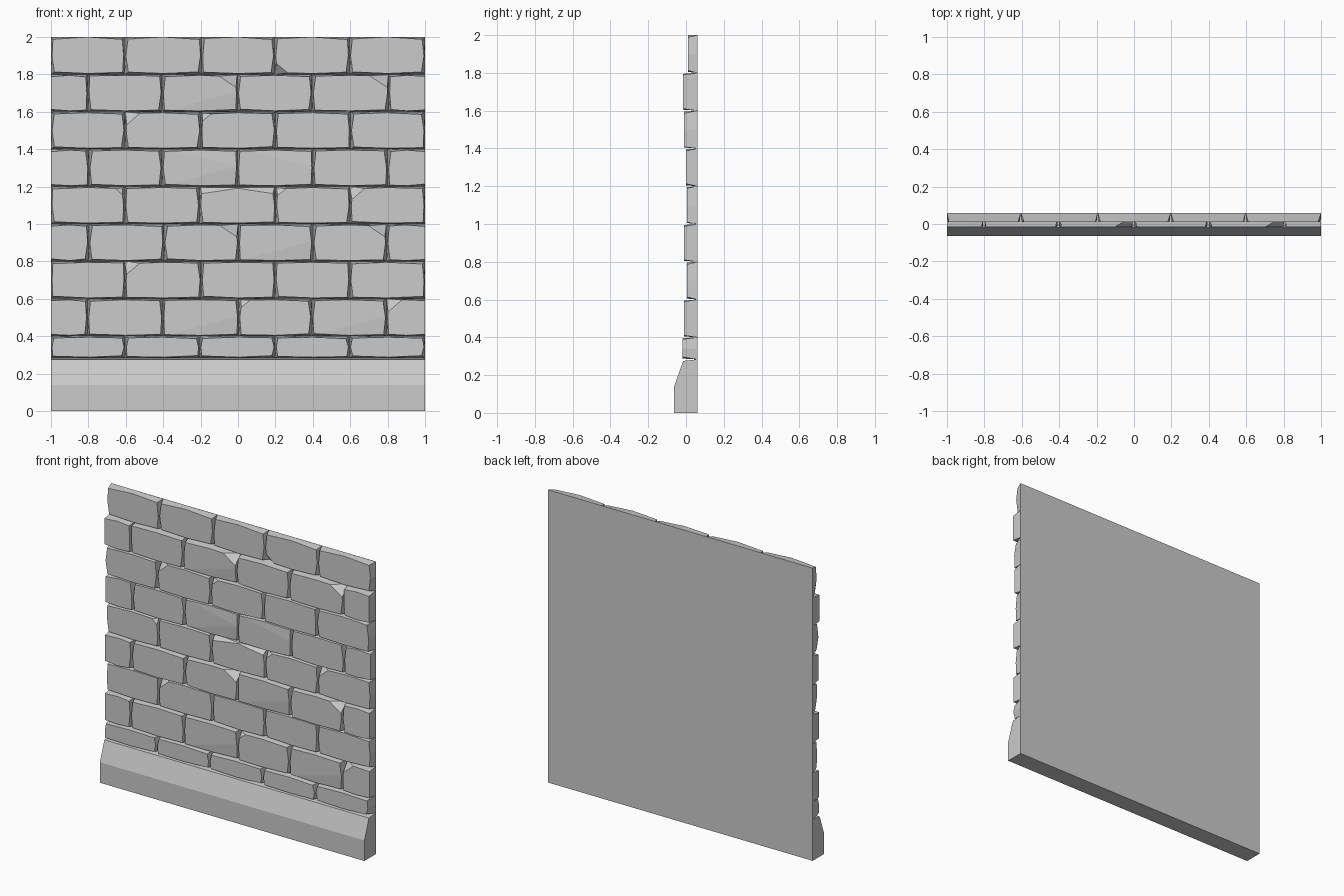
import bpy, bmesh, random
from mathutils import Vector

random.seed(4)
cube = bpy.data.objects.get("Cube")
if cube:
    bpy.data.objects.remove(cube)

BACK = 0.06
PLATE = BACK - 0.004
PLINTH_TOP = 0.283
COURSE = 0.2
LENGTH = 2 * COURSE
STONE = (0.6, 0.6, 0.6, 1)

stone = bpy.data.materials.new("grey_stone")
stone.use_nodes = True
stone.diffuse_color = STONE
stone.node_tree.nodes["Principled BSDF"].inputs["Base Color"].default_value = STONE


def finish(name, bm):
    """Turn the bmesh into a named stone object."""
    bmesh.ops.recalc_face_normals(bm, faces=bm.faces[:])
    mesh = bpy.data.meshes.new(name)
    bm.to_mesh(mesh)
    bm.free()
    mesh.materials.append(stone)
    obj = bpy.data.objects.new(name, mesh)
    bpy.context.collection.objects.link(obj)


def loft(first, second):
    """Closed solid between two matching outlines."""
    bm = bmesh.new()
    near = [bm.verts.new(point) for point in first]
    far = [bm.verts.new(point) for point in second]
    bm.faces.new(near)
    bm.faces.new(reversed(far))
    for i in range(len(near)):
        bm.faces.new((near[i], near[i - 1], far[i - 1], far[i]))
    return bm


def extrude_across(name, profile):
    """Sweep a side profile over the full width of the wall."""
    left, right = ([(x, y, z) for y, z in profile] for x in (-1, 1))
    finish(name, loft(left, right))


def chip(bm, corner, side, end, width, height, depth):
    """Slice one front corner off with a sloping plane."""
    along = corner - Vector((side * width, 0, 0))
    down = corner - Vector((0, 0, end * height))
    inward = corner + Vector((0, depth, 0))
    normal = (down - along).cross(inward - along).normalized()
    if normal.y > 0:
        normal.negate()
    geom = bm.verts[:] + bm.edges[:] + bm.faces[:]
    cut = bmesh.ops.bisect_plane(bm, geom=geom, plane_co=along,
                                 plane_no=normal, clear_outer=True)
    edges = [item for item in cut["geom_cut"] if isinstance(item, bmesh.types.BMEdge)]
    bmesh.ops.holes_fill(bm, edges=edges)


# Kinds of wear: side, end, then width, height and depth of the slice
WEAR = {
    "-": [],
    "l": [(-1, 1, 0.05, 0.04, 0.025)],
    "L": [(-1, 1, 0.07, 0.06, 0.05)],
    "r": [(1, 1, 0.04, 0.04, 0.02)],
    "R": [(1, 1, 0.09, 0.06, 0.05)],
    "D": [(-1, -1, 0.06, 0.05, 0.04)],
    "B": [(1, -1, 0.36, 0.1, 0.008)],
    "T": [(1, 1, 0.36, 0.08, 0.006)],
    "P": [(side, 1, 0.2, 0.03, 0.03) for side in (-1, 1)],
}
WEAR["C"] = WEAR["B"] + WEAR["R"]
WEAR["F"] = WEAR["T"] + WEAR["B"]

# Outline signs of a brick: corners and edge middles in order
OUTLINE = [(-1, -1), (0, -1), (1, -1), (1, 0), (1, 1), (0, 1), (-1, 1), (-1, 0)]


def brick(name, x_range, z_range, front, wear):
    """Tapered block with a slightly bulging, worn outline."""
    (left, right), (bottom, top) = x_range, z_range
    mid_x, mid_z = (left + right) / 2, (bottom + top) / 2
    half_x, half_z = (right - left) / 2, (top - bottom) / 2
    cut_short = right - left < 0.3
    back, face = [], []
    for side, end in OUTLINE:
        x, z = mid_x + side * half_x, mid_z + end * half_z
        back.append((x, BACK - 0.002, z))
        is_corner = side and end
        inset_x = random.uniform(0.008, 0.02) if is_corner else 0.006
        inset_z = random.uniform(0.008, 0.014) if is_corner else 0.005
        if cut_short and abs(x) > 0.99:
            inset_x = 0
        if z > 1.99 and not is_corner:
            inset_z = 0
        face.append((x - side * inset_x, front, z - end * inset_z))
    bm = loft(back, face)
    for side, end, *size in WEAR[wear]:
        corner = Vector((mid_x + side * (half_x - 0.01), front,
                         mid_z + end * (half_z - 0.008)))
        chip(bm, corner, side, end, *size)
    finish(name, bm)


# Backing plate and sloped plinth
extrude_across("backing_plate", [(PLATE, 0), (BACK, 0), (BACK, 2), (PLATE, 2)])
extrude_across("plinth", [(PLATE, 0), (-0.063, 0), (-0.063, 0.14),
                          (-0.015, 0.275), (PLATE, PLINTH_TOP)])

# Courses from the bottom up: face position and the wear of each brick
COURSES = [
    (-0.018, "-----"),
    (-0.01, "--BlBL"),
    (0.005, "-L---"),
    (-0.01, "--RBR-"),
    (0.005, "r-PlL"),
    (0, "--FT--"),
    (-0.01, "-Ll--"),
    (-0.015, "--C-R-"),
    (0.01, "---D-"),
]

# Alternate courses start with a half brick
for row, (front, pattern) in enumerate(COURSES):
    bottom = (row + 1) * COURSE
    z_range = (max(bottom, PLINTH_TOP), bottom + COURSE)
    offset = COURSE if row % 2 else LENGTH
    joints = [offset - 1 + i * LENGTH + random.uniform(-0.006, 0.006)
              for i in range(len(pattern) - 1)]
    edges = [-1, *joints, 1]
    for i, wear in enumerate(pattern):
        brick(f"brick_{row + 1}_{i + 1}", edges[i:i + 2], z_range, front, wear)
